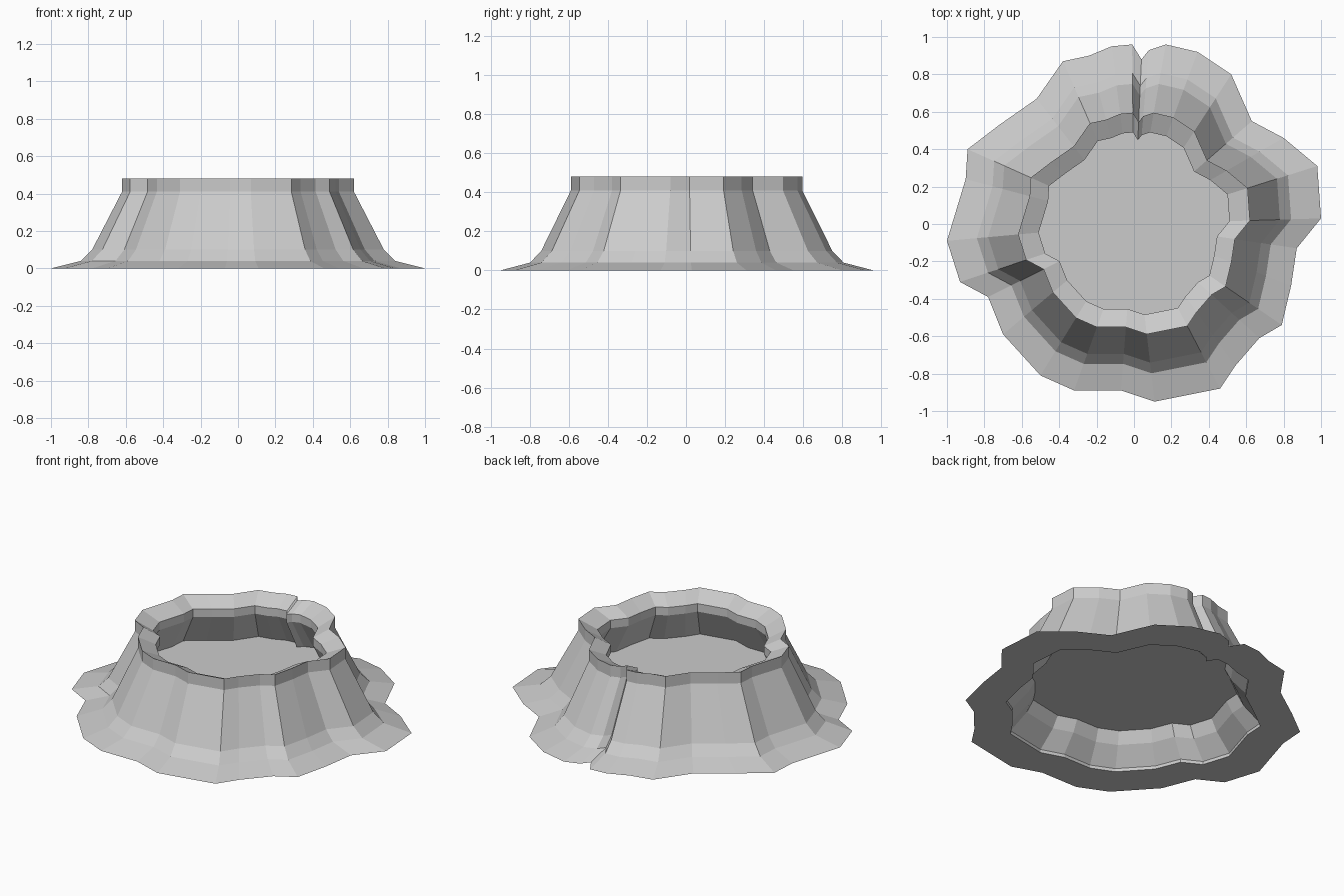
import bpy

if "Cube" in bpy.data.objects:
    bpy.data.objects.remove(bpy.data.objects["Cube"])

# Rock colour
stone = bpy.data.materials.new("grey_stone")
stone.diffuse_color = (0.6, 0.6, 0.6, 1)
stone.use_nodes = True
stone.node_tree.nodes["Principled BSDF"].inputs["Base Color"].default_value = stone.diffuse_color

# Lobed foot outline, counterclockwise; every ring is a scaled copy of it
OUTLINE = [
    (1.0, .03), (.98, .31), (.80, .46), (.63, .55), (.52, .80), (.34, .92),
    (.17, .96), (.08, .93), (.04, .88), (-.01, .96), (-.12, .95), (-.24, .90),
    (-.38, .87), (-.52, .67), (-.72, .53), (-.89, .40), (-.90, .24),
    (-1.0, -.09), (-.93, -.31), (-.78, -.39), (-.70, -.59), (-.50, -.81),
    (-.32, -.89), (-.07, -.89), (.11, -.95), (.46, -.88), (.54, -.76),
    (.67, -.61), (.79, -.54), (.84, -.33), (.87, -.13)]

# Cross-section of the crater wall: (outline scale, height)
PROFILE = [
    (1.00, 0.00), (.84, .04), (.78, .10),    # skirt and foot
    (.62, .41), (.62, .48),                  # outer slope and lip
    (.51, .43), (.51, .38),                  # rim sloping inward, inner lip
    (.66, .12), (.76, .02), (.76, 0.00)]     # inner wall and hollow underside


def ring(scale, z):
    return [(x * scale, y * scale, z) for x, y in OUTLINE]


def add_mesh(name, verts, faces):
    mesh = bpy.data.meshes.new(name)
    mesh.from_pydata(verts, [], faces)
    mesh.materials.append(stone)
    mesh.update()
    obj = bpy.data.objects.new(name, mesh)
    bpy.context.collection.objects.link(obj)
    return obj


# Crater wall: closed loop of rings joined by quads
n, m = len(OUTLINE), len(PROFILE)
verts = [v for scale, z in PROFILE for v in ring(scale, z)]
faces = []
for r in range(m):
    a, b = r * n, ((r + 1) % m) * n
    for i in range(n):
        j = (i + 1) % n
        faces.append((a + i, a + j, b + j, b + i))
add_mesh("crater_wall", verts, faces)

# Crater floor: flat fan reaching the inner wall
floor = ring(.62, .19) + [(0, 0, .19)]
add_mesh("crater_floor", floor, [(i, (i + 1) % n, n) for i in range(n)])
